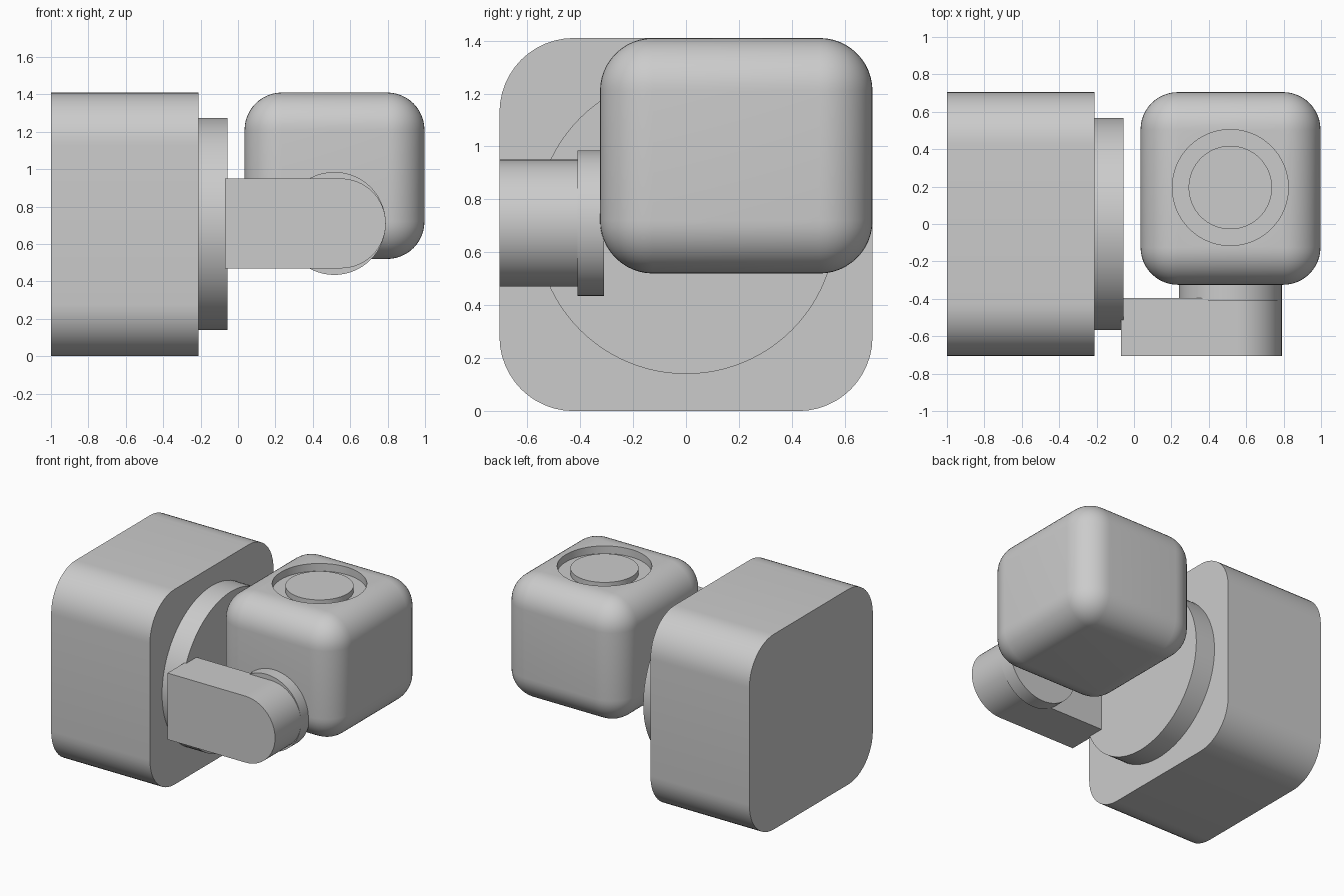
import bpy
import bmesh
from math import radians, pi, sin, cos
from mathutils import Matrix, Vector

cube = bpy.data.objects.get("Cube")
if cube:
    bpy.data.objects.remove(cube, do_unlink=True)

grey = bpy.data.materials.new("plain_grey")
grey.use_nodes = True
grey.diffuse_color = (0.6, 0.6, 0.6, 1)
grey.node_tree.nodes["Principled BSDF"].inputs["Base Color"].default_value = (0.6, 0.6, 0.6, 1)


def make(name, bm):
    """Turn a bmesh into a grey object."""
    bmesh.ops.recalc_face_normals(bm, faces=bm.faces)
    mesh = bpy.data.meshes.new(name)
    bm.to_mesh(mesh)
    bm.free()
    mesh.materials.append(grey)
    obj = bpy.data.objects.new(name, mesh)
    bpy.context.collection.objects.link(obj)
    return obj


def smooth(obj):
    bpy.ops.object.select_all(action='DESELECT')
    obj.select_set(True)
    bpy.context.view_layer.objects.active = obj
    bpy.ops.object.shade_smooth_by_angle(angle=radians(30))


def rounded_box(name, low, high, radius, axis=None):
    """Box with all edges rounded, or only those running along one axis."""
    low, high = Vector(low), Vector(high)
    bm = bmesh.new()
    bmesh.ops.create_cube(bm, size=1)
    bmesh.ops.scale(bm, vec=high - low, verts=bm.verts)
    bmesh.ops.translate(bm, vec=(low + high) / 2, verts=bm.verts)
    edges = [e for e in bm.edges
             if axis is None or abs(e.verts[0].co[axis] - e.verts[1].co[axis]) > 0.01]
    bmesh.ops.bevel(bm, geom=edges, offset=radius, segments=12, profile=0.5, affect='EDGES')
    return make(name, bm)


def cylinder(name, centre, radius, depth, axis):
    bm = bmesh.new()
    bmesh.ops.create_cone(bm, cap_ends=True, segments=96, radius1=radius, radius2=radius, depth=depth)
    turn = {'X': Matrix.Rotation(pi / 2, 4, 'Y'), 'Y': Matrix.Rotation(pi / 2, 4, 'X'),
            'Z': Matrix.Identity(4)}[axis]
    bmesh.ops.transform(bm, matrix=Matrix.Translation(centre) @ turn, verts=bm.verts)
    return make(name, bm)


# Large housing with a round mounting plate on its side
smooth(rounded_box("housing", (-1, -0.705, 0), (-0.21, 0.705, 1.41), 0.28, axis=0))
smooth(cylinder("mounting_plate", (-0.14, 0, 0.707), 0.567, 0.17, 'X'))

# Arm: a bar with a half-round end
bm = bmesh.new()
outline = [(-0.07, 0.95), (-0.07, 0.47)]
outline += [(0.55 + 0.24 * sin(pi * i / 32), 0.71 - 0.24 * cos(pi * i / 32)) for i in range(33)]
face = bm.faces.new([bm.verts.new((x, -0.705, z)) for x, z in outline])
side = bmesh.ops.extrude_face_region(bm, geom=[face])
bmesh.ops.translate(bm, vec=(0, 0.31, 0),
                    verts=[g for g in side["geom"] if isinstance(g, bmesh.types.BMVert)])
smooth(make("arm", bm))

# Pivot collar between arm and head
smooth(cylinder("pivot_collar", (0.515, -0.36, 0.71), 0.275, 0.1, 'Y'))

# Rounded head with a round recess cut in its top
head = rounded_box("head", (0.035, -0.325, 0.52), (0.997, 0.705, 1.41), 0.2)
cutter = cylinder("recess_cutter", (0.515, 0.195, 1.455), 0.31, 0.2, 'Z')
cutter.hide_render = True
cut = head.modifiers.new("recess", 'BOOLEAN')
cut.operation = 'DIFFERENCE'
cut.solver = 'EXACT'
cut.object = cutter
bpy.ops.object.select_all(action='DESELECT')
bpy.context.view_layer.objects.active = head
head.select_set(True)
bpy.ops.object.modifier_apply(modifier=cut.name)
bpy.data.objects.remove(cutter, do_unlink=True)
smooth(head)

# Button inside the recess
smooth(cylinder("button", (0.515, 0.195, 1.365), 0.223, 0.06, 'Z'))
